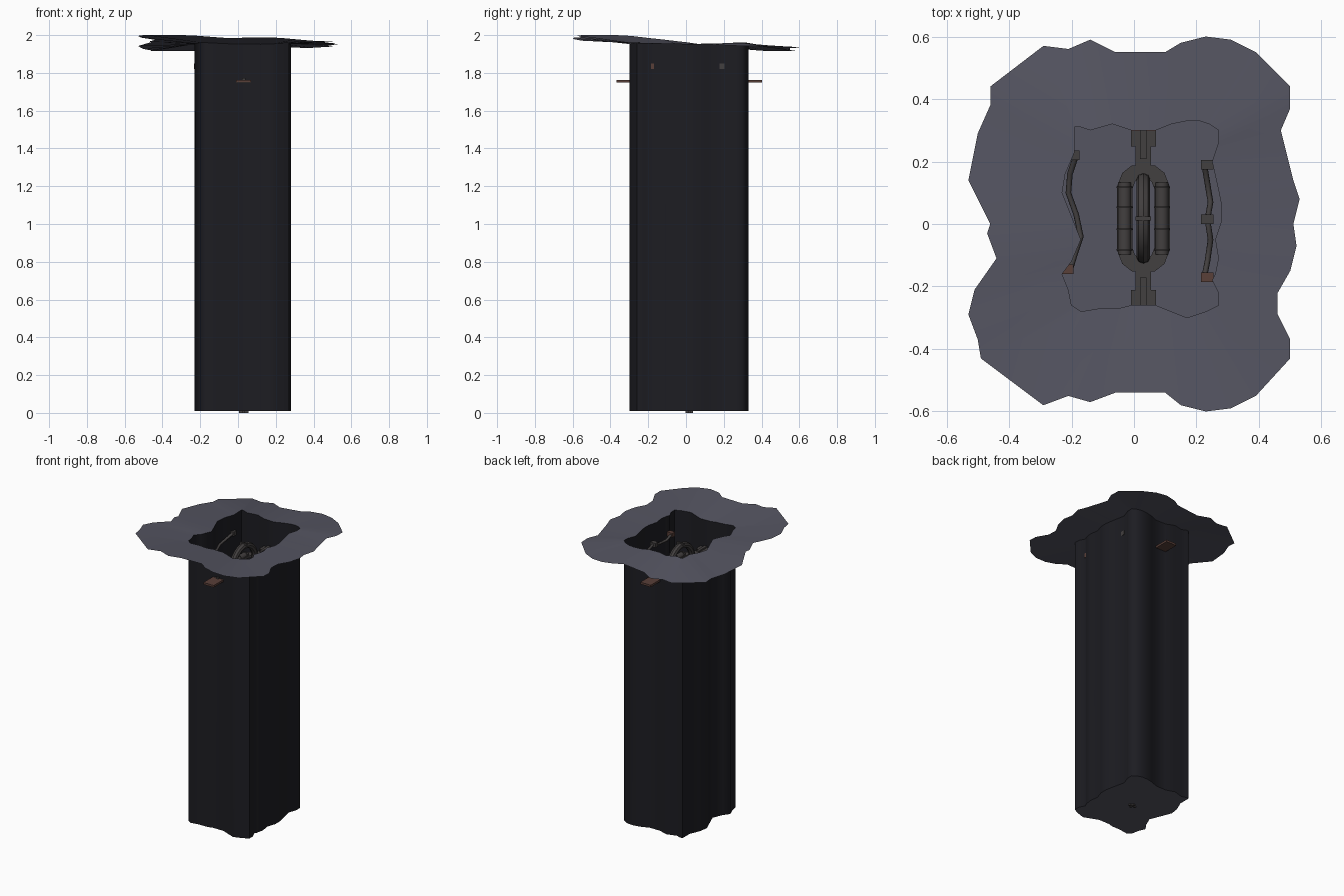
import bpy, bmesh, math
from mathutils import Vector

if "Cube" in bpy.data.objects:
    bpy.data.objects.remove(bpy.data.objects["Cube"])

def mat(name, c):
    m = bpy.data.materials.new(name)
    m.diffuse_color = (*c, 1)
    m.use_nodes = True
    m.node_tree.nodes["Principled BSDF"].inputs["Base Color"].default_value = m.diffuse_color
    return m

STONE = mat("stone", (0.09, 0.09, 0.12))
DARK = mat("dark_wall", (0.012, 0.012, 0.016))
METAL = mat("metal", (0.055, 0.05, 0.05))
RUST = mat("rust", (0.10, 0.05, 0.04))

def make(name, bm, material, angle=40):
    me = bpy.data.meshes.new(name)
    bm.to_mesh(me)
    bm.free()
    ob = bpy.data.objects.new(name, me)
    bpy.context.collection.objects.link(ob)
    me.materials.append(material)
    bpy.context.view_layer.objects.active = ob
    ob.select_set(True)
    bpy.ops.object.shade_smooth_by_angle(angle=math.radians(angle))
    ob.select_set(False)
    return ob

def bridge(bm, a, b):
    n = len(a)
    for i in range(n):
        bm.faces.new((a[i], a[(i + 1) % n], b[(i + 1) % n], b[i]))

def box(name, c, s, material=METAL):
    bm = bmesh.new()
    bmesh.ops.create_cube(bm, size=1)
    bmesh.ops.scale(bm, vec=s, verts=bm.verts)
    bmesh.ops.translate(bm, vec=c, verts=bm.verts)
    return make(name, bm, material)

def rod_y(name, c, r, length, sides=12):
    bm = bmesh.new()
    bmesh.ops.create_cone(bm, cap_ends=True, segments=sides, radius1=r, radius2=r, depth=length)
    for v in bm.verts:
        v.co = Vector((v.co.x, v.co.z, v.co.y)) + Vector(c)
    bmesh.ops.recalc_face_normals(bm, faces=bm.faces)
    return make(name, bm, METAL)

# Ground outline and shaft outline, paired clockwise in hundredths
OUTER = [(-46,44),(-29,57),(-21,56),(-14,59),(-6,55),(10,55),(15,58),(23,60),(31,59),(39,55),(50,44),
         (50,37),(47,30),(51,14),(53,8),(51,0),(52,-7),(50,-15),(46,-22),(46,-29),(50,-37),
         (50,-43),(39,-55),(31,-59),(23,-60),(15,-58),(10,-54),(-6,-54),(-14,-57),(-21,-55),(-29,-58),
         (-49,-43),(-50,-37),(-53,-29),(-51,-21),(-44,-11),(-47,-3),(-46,0),(-53,14),(-50,29),(-46,38)]
INNER = [(-19,31),(-17,31),(-14,30),(-7,32),(-1,30),(7,30),(12,32),(17,33),(21,33),(24,32),(27,30),
         (27,26),(25,20),(27,11),(28,6),(28,1),(26,-5),(27,-11),(26,-16),(25,-18),(27,-22),
         (27,-26),(23,-28),(20,-29),(17,-30),(12,-28),(7,-26),(-1,-26),(-5,-27),(-11,-27),(-17,-28),
         (-20,-26),(-21,-21),(-23,-16),(-20,-12),(-17,-5),(-19,0),(-21,5),(-23,10),(-22,16),(-19,23)]

def rim_z(x, y):
    return 1.957 + 0.01 * math.sin(9 * x + 1) * math.cos(8 * y)

def edge_z(x, y):
    z = 1.957 - 0.02 * x / 0.5 * y / 0.5 * -0.5 - 0.025 * y / 0.5
    if x < 0:
        z += 0.03 * x * y / 0.3
    return min(2.0, max(1.915, z + 0.006 * math.sin(11 * x)))

# Ground flange around the opening
bm = bmesh.new()
o = [bm.verts.new((x / 100, y / 100, edge_z(x / 100, y / 100))) for x, y in OUTER]
i = [bm.verts.new((x / 100, y / 100, rim_z(x / 100, y / 100))) for x, y in INNER]
bridge(bm, i, o)
bmesh.ops.recalc_face_normals(bm, faces=bm.faces)
if sum(f.normal.z for f in bm.faces) < 0:
    bmesh.ops.reverse_faces(bm, faces=bm.faces)
make("ground_flange", bm, STONE, 60)

# Shaft wall, facing inward
bm = bmesh.new()
t = [bm.verts.new((x / 100, y / 100, rim_z(x / 100, y / 100))) for x, y in INNER]
b = [bm.verts.new((x / 100, y / 100, 0.01)) for x, y in INNER]
bridge(bm, b, t)
w = make("shaft_wall", bm, DARK, 60)

# Shaft floor
bm = bmesh.new()
f = bm.faces.new([bm.verts.new((x / 100, y / 100, 0.01)) for x, y in INNER])
f.normal_update()
if f.normal.z < 0:
    f.normal_flip()
make("shaft_floor", bm, STONE)

# Cross-shaped drain in the floor
CX, CY, Z = 0.03, 0.018, 1.755
box("floor_cross_a", (CX, CY, 0.01), (0.05, 0.012, 0.02))
box("floor_cross_b", (CX, CY, 0.01), (0.012, 0.04, 0.02))

# Racetrack frame spanning the shaft
def track(hw, hl, z, cut):
    pts = []
    for sx, sy in ((1, 1), (-1, 1), (-1, -1), (1, -1)):
        c = [(hw, hl - cut), (hw - cut * 0.25, hl - cut * 0.35), (hw - cut * 0.7, hl)]
        if sx * sy < 0:
            c.reverse()
        pts += [(CX + sx * x, CY + sy * y, z) for x, y in c]
    return pts

bm = bmesh.new()
rings = [[bm.verts.new(p) for p in track(*a)] for a in
         ((0.085, 0.17, Z + 0.008, 0.07), (0.035, 0.13, Z + 0.008, 0.035),
          (0.035, 0.13, Z - 0.008, 0.035), (0.085, 0.17, Z - 0.008, 0.07))]
for k in range(4):
    bridge(bm, rings[k], rings[(k + 1) % 4])
bmesh.ops.recalc_face_normals(bm, faces=bm.faces)
make("lift_frame", bm, METAL)

# Side rollers with thin collars
for s in (-1, 1):
    rod_y("side_roller", (CX + s * 0.06, CY, Z + 0.006), 0.021, 0.23)
    for dy in (-0.1, -0.035, 0.035, 0.1):
        rod_y("roller_collar", (CX + s * 0.06, CY + dy, Z + 0.006), 0.026, 0.005)

# Arms and brackets that pass through the walls
for s in (-1, 1):
    box("arm_neck", (CX, CY + s * 0.2, Z), (0.05, 0.07, 0.016))
    box("arm_plate", (CX, CY + s * 0.255, Z), (0.08, 0.05, 0.016))
    box("arm_end", (CX, CY + s * 0.325, Z), (0.08, 0.12, 0.014), RUST)
    box("arm_rib", (CX, CY + s * 0.24, Z + 0.012), (0.02, 0.1, 0.012))

# Arched handle over the frame
bm = bmesh.new()
prev = None
for k in range(17):
    a = math.pi * k / 16
    ring = []
    for j in range(8):
        q = math.tau * j / 8
        r = 0.125 + 0.02 * math.cos(q)
        ring.append(bm.verts.new((CX + 0.022 * math.sin(q), CY + r * math.cos(a), Z + r * math.sin(a))))
    if prev:
        bridge(bm, prev, ring)
    prev = ring
bmesh.ops.recalc_face_normals(bm, faces=bm.faces)
make("arched_handle", bm, METAL)
box("handle_cross", (CX, CY, Z + 0.14), (0.05, 0.012, 0.016))

# Sagging cables on both side walls, held by small brackets
def cable(name, pts):
    cu = bpy.data.curves.new(name, 'CURVE')
    cu.dimensions = '3D'
    cu.bevel_depth = 0.009
    cu.bevel_resolution = 1
    sp = cu.splines.new('POLY')
    sp.points.add(len(pts) - 1)
    for p, q in zip(sp.points, pts):
        p.co = (*q, 1)
    ob = bpy.data.objects.new(name, cu)
    bpy.context.collection.objects.link(ob)
    cu.materials.append(METAL)

cable("left_cable", [(-0.185, 0.22, 1.84), (-0.205, 0.16, 1.81), (-0.21, 0.1, 1.795), (-0.185, 0.03, 1.79),
                     (-0.17, -0.04, 1.795), (-0.19, -0.1, 1.81), (-0.205, -0.15, 1.83)])
cable("right_cable", [(0.225, 0.19, 1.84), (0.235, 0.13, 1.81), (0.245, 0.07, 1.81), (0.235, 0.015, 1.84),
                      (0.245, -0.05, 1.81), (0.235, -0.12, 1.81), (0.225, -0.17, 1.84)])
for x, y, c in ((-0.195, 0.22, METAL), (-0.213, -0.145, RUST), (0.235, 0.19, METAL),
                (0.235, 0.015, METAL), (0.235, -0.17, RUST)):
    box("cable_bracket", (x, y, 1.835), (0.04, 0.03, 0.03), c)
